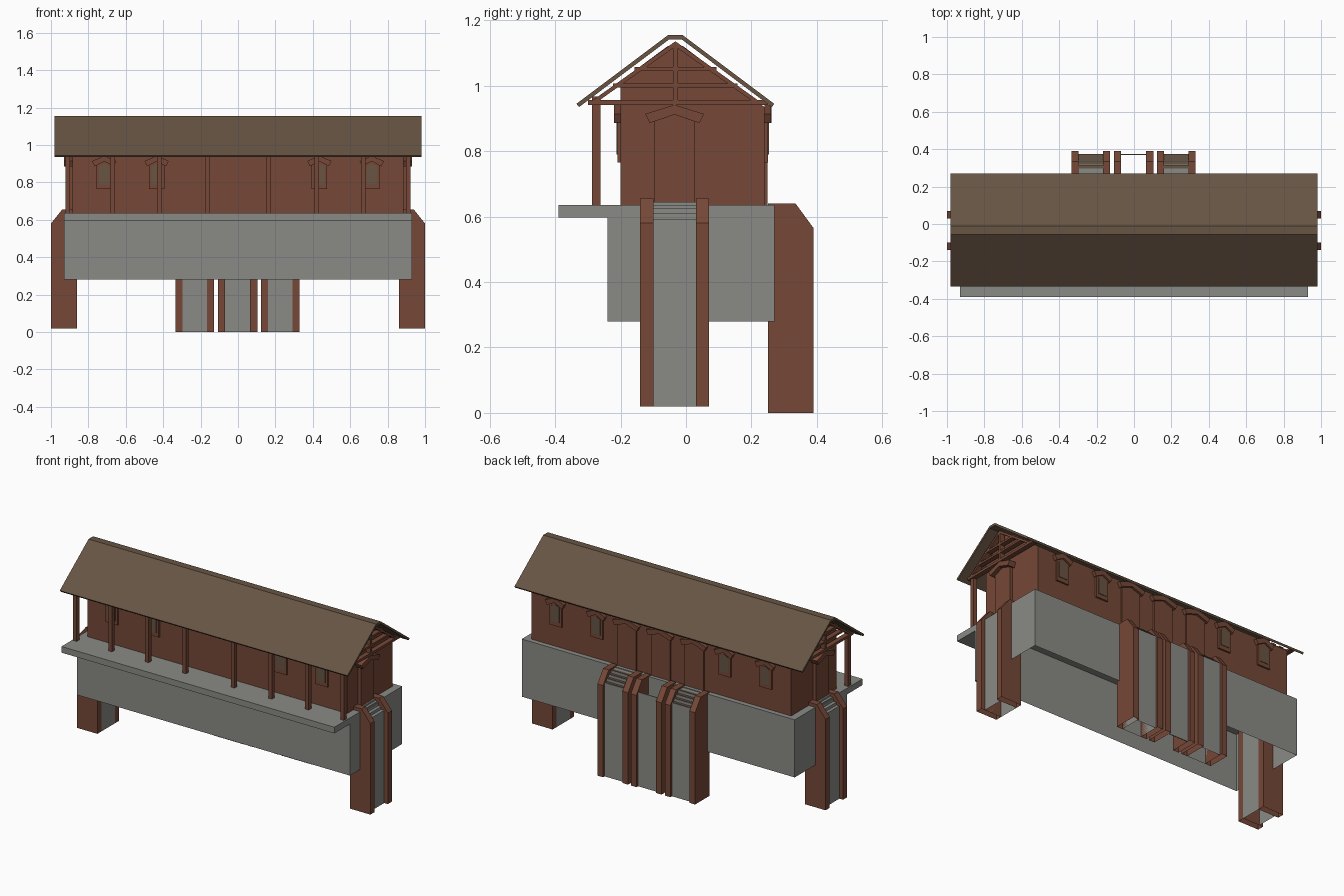
import bpy, bmesh

if "Cube" in bpy.data.objects:
    bpy.data.objects.remove(bpy.data.objects["Cube"])

def material(name, rgb):
    m = bpy.data.materials.new(name)
    m.diffuse_color = (*rgb, 1)
    m.use_nodes = True
    m.node_tree.nodes["Principled BSDF"].inputs["Base Color"].default_value = m.diffuse_color
    return m

BROWN = material("red_brown_wood", (0.18, 0.065, 0.038))
STONE = material("grey_stone", (0.255, 0.255, 0.24))
ROOF = material("roof_olive_brown", (0.135, 0.09, 0.057))

def prism(name, pts, axis, a, b, mat, open_bottom=False):
    """Extrude a 2D profile (horizontal, z) along x or y from a to b."""
    bm = bmesh.new()
    def place(p, t):
        return (t, p[0], p[1]) if axis == 'x' else (p[0], t, p[1])
    lo = [bm.verts.new(place(p, a)) for p in pts]
    hi = [bm.verts.new(place(p, b)) for p in pts]
    bm.faces.new(lo)
    bm.faces.new(hi[::-1])
    n = len(pts)
    for i in range(n):
        j = (i + 1) % n
        bm.faces.new((lo[i], hi[i], hi[j], lo[j]))
    bmesh.ops.recalc_face_normals(bm, faces=bm.faces)
    if open_bottom:
        zmin = min(p[1] for p in pts)
        low = [f for f in bm.faces if all(v.co.z < zmin + 1e-4 for v in f.verts)]
        bmesh.ops.delete(bm, geom=low, context='FACES')
    me = bpy.data.meshes.new(name)
    bm.to_mesh(me)
    bm.free()
    me.materials.append(mat)
    ob = bpy.data.objects.new(name, me)
    bpy.context.collection.objects.link(ob)
    return ob

def box(name, x, y, z, mat, open_bottom=False):
    return prism(name, [(x[0], z[0]), (x[1], z[0]), (x[1], z[1]), (x[0], z[1])],
                 'y', y[0], y[1], mat, open_bottom)

def arch(c, w, z0, z1, z2):
    return [(c - w, z0), (c + w, z0), (c + w, z1), (c, z2), (c - w, z1)]

def hood(c, w):
    return [(c - w, .914), (c, .942), (c + w, .914), (c + w - .014, .886),
            (c, .912), (c - w + .014, .886)]

# stone foundation and porch slab
box("foundation", (-.93, .93), (-.24, .27), (.28, .635), STONE, True)
box("porch_slab", (-.93, .93), (-.39, -.24), (.597, .635), STONE)

# house body with gables
prism("house_body", [(-.20, .635), (.24, .635), (.24, .935), (-.01, 1.122),
                     (-.055, 1.122), (-.20, 1.015)], 'x', -.885, .885, BROWN, True)

# roof shell with a flat ridge
prism("roof", [(-.335, .945), (-.055, 1.155), (-.01, 1.155), (.27, .945),
               (.262, .935), (-.012, 1.141), (-.053, 1.141), (-.327, .935)],
      'x', -.98, .98, ROOF)

# gable trusses
for s in (-1, 1):
    a, b = s * .90, s * .93
    box("truss_chord", sorted((a, b)), (-.30, .25), (.942, .957), BROWN)
    box("truss_king_post", sorted((a, b)), (-.04, -.025), (.957, 1.125), BROWN)
    for z, w in ((.995, .19), (1.045, .125)):
        box("truss_collar", sorted((a, b)), (-.0325 - w, -.0325 + w), (z, z + .012), BROWN)
    prism("truss_rafters", [(-.30, .945), (-.0325, 1.136), (.235, .945), (.215, .945),
                            (-.0325, 1.120), (-.28, .945)], 'x', a, b, BROWN)

# porch posts
for x in (.165, .42, .67, .91):
    for s in (-1, 1):
        box("porch_post", (s * x - .012, s * x + .012), (-.287, -.261), (.635, .968), BROWN)

# windows with hoods, front and back
for y, d in ((-.20, -1), (.24, 1)):
    for x in (-.715, -.435, .435, .715):
        prism("window_frame", arch(x, .042, .765, .895, .92), 'y', y, y + d * .01, BROWN)
        prism("window_pane", arch(x, .027, .79, .885, .90), 'y', y + d * .01, y + d * .013, ROOF)
        prism("window_hood", hood(x, .065), 'y', y, y + d * .02, BROWN)

# back doors with hoods
for x in (-.23, 0, .23):
    prism("back_door", arch(x, .065, .635, .895, .915), 'y', .24, .249, BROWN)
    prism("back_door_hood", hood(x, .09), 'y', .24, .262, BROWN)

# end doors with hoods
for s in (-1, 1):
    prism("end_door", arch(-.035, .062, .635, .895, .915), 'x', s * .885, s * .905, BROWN)
    prism("end_door_hood", hood(-.035, .09), 'x', s * .885, s * .93, BROWN)

def steps(inner, outer, z0, top):
    """Steep stair profile: a tall riser with four shallow treads at the top."""
    p = [(inner, z0), (outer, z0)]
    for i in range(4):
        o = outer - i * .02
        z = top - .054 + i * .018
        p += [(o, z), (o - .02, z)]
    return p[:-1] + [(inner, top)]

# end stairs
for s in (-1, 1):
    side = [(s * x, z) for x, z in ((.86, .02), (1, .02), (1, .58), (.94, .655), (.86, .655))]
    for y in (-.14, .03):
        prism("end_stair_stringer", side, 'y', y, y + .04, BROWN, True)
    prism("end_stair_steps", [(s * x, z) for x, z in steps(.86, .975, .02, .645)],
          'y', -.10, .03, STONE, True)

# back stairs: two stepped side flights and a plain middle panel
side = [(.25, 0), (.39, 0), (.39, .565), (.335, .64), (.25, .64)]
for x in (-.335, -.167, -.107, .065, .122, .292):
    prism("back_stair_stringer", side, 'x', x, x + .038, BROWN, True)
for a, b in ((-.297, -.167), (.16, .292)):
    prism("back_stair_steps", steps(.25, .375, 0, .63), 'x', a, b, STONE, True)
    for i in range(4):
        z = .576 + i * .018
        box("back_stair_tread", (a, b), (.357 - i * .02, .373 - i * .02), (z, z + .003), ROOF)
box("back_middle_panel", (-.069, .065), (.370, .375), (0, .58), STONE)
